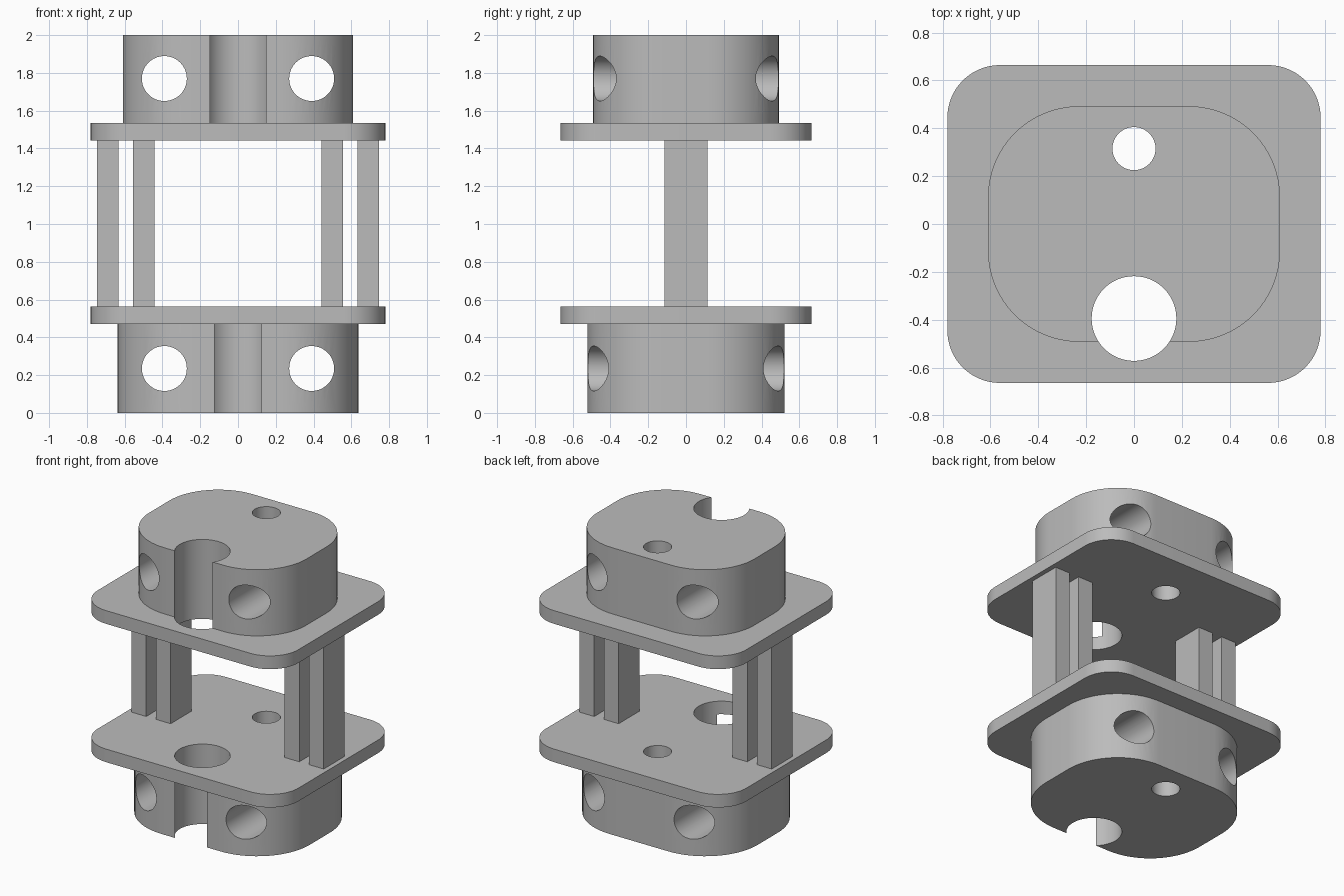
import bpy, bmesh, math
from mathutils import Matrix, Vector

cube = bpy.data.objects.get("Cube")
if cube:
    bpy.data.objects.remove(cube, do_unlink=True)

grey = bpy.data.materials.new("plain grey")
grey.use_nodes = True
COLOUR = (0.5, 0.5, 0.5, 1)
grey.diffuse_color = COLOUR
grey.node_tree.nodes["Principled BSDF"].inputs["Base Color"].default_value = COLOUR


def make_object(name, bm):
    bmesh.ops.recalc_face_normals(bm, faces=bm.faces)
    mesh = bpy.data.meshes.new(name)
    bm.to_mesh(mesh)
    bm.free()
    mesh.materials.append(grey)
    obj = bpy.data.objects.new(name, mesh)
    bpy.context.collection.objects.link(obj)
    return obj


def rounded_slab(name, half_x, half_y, radius, z0, z1, steps=16):
    """Rounded rectangle extruded upwards."""
    bm = bmesh.new()
    ring = []
    for corner, (sx, sy) in enumerate([(1, 1), (-1, 1), (-1, -1), (1, -1)]):
        for i in range(steps + 1):
            a = (corner + i / steps) * math.pi / 2
            ring.append(bm.verts.new((sx * (half_x - radius) + radius * math.cos(a),
                                      sy * (half_y - radius) + radius * math.sin(a), z0)))
    base = bm.faces.new(ring)
    top = bmesh.ops.extrude_face_region(bm, geom=[base])["geom"]
    bmesh.ops.translate(bm, vec=(0, 0, z1 - z0),
                        verts=[v for v in top if isinstance(v, bmesh.types.BMVert)])
    return make_object(name, bm)


def box(name, x, half, z0, z1):
    bm = bmesh.new()
    bmesh.ops.create_cube(bm, size=1)
    bmesh.ops.scale(bm, vec=(half[0] * 2, half[1] * 2, z1 - z0), verts=bm.verts)
    bmesh.ops.translate(bm, vec=(x, 0, (z0 + z1) / 2), verts=bm.verts)
    return make_object(name, bm)


def cutter(name, location, radius, along_y=False):
    bm = bmesh.new()
    bmesh.ops.create_cone(bm, cap_ends=True, segments=64, radius1=radius,
                          radius2=radius, depth=5)
    if along_y:
        bm.transform(Matrix.Rotation(math.pi / 2, 4, 'X'))
    bm.transform(Matrix.Translation(Vector(location)))
    obj = make_object(name, bm)
    obj.hide_render = True
    return obj


def drill(obj, cutters):
    bpy.ops.object.select_all(action='DESELECT')
    bpy.context.view_layer.objects.active = obj
    obj.select_set(True)
    for c in cutters:
        mod = obj.modifiers.new(c.name, 'BOOLEAN')
        mod.operation = 'DIFFERENCE'
        mod.solver = 'EXACT'
        mod.object = c
        bpy.ops.object.modifier_apply(modifier=mod.name)
    bpy.ops.object.shade_smooth_by_angle(angle=math.radians(30))


# Vertical holes shared by every layer
upright = [cutter("large_hole_cutter", (0, -0.395, 1), 0.177),
           cutter("small_hole_cutter", (0, 0.315, 1), 0.09)]
# Horizontal holes through each block, front to back
cross = {level: [cutter(f"{level}_cross_cutter", (s * 0.39, 0, z), 0.119, True)
                 for s in (-1, 1)]
         for level, z in (("lower", 0.235), ("upper", 1.77))}

# Blocks
drill(rounded_slab("lower_block", 0.638, 0.522, 0.41, 0, 0.47), upright + cross["lower"])
drill(rounded_slab("upper_block", 0.61, 0.492, 0.38, 1.535, 2), upright + cross["upper"])

# Plates
drill(rounded_slab("lower_plate", 0.78, 0.664, 0.22, 0.47, 0.562), upright)
drill(rounded_slab("upper_plate", 0.78, 0.664, 0.22, 1.442, 1.535), upright)

# Paired posts between the plates
for side, s in (("left", 1), ("right", -1)):
    for row, x in (("outer", 0.69), ("inner", 0.5)):
        box(f"{side}_{row}_post", s * x, (0.057, 0.115), 0.562, 1.442)

# Remove the cutting helpers
for c in upright + cross["lower"] + cross["upper"]:
    bpy.data.objects.remove(c, do_unlink=True)
